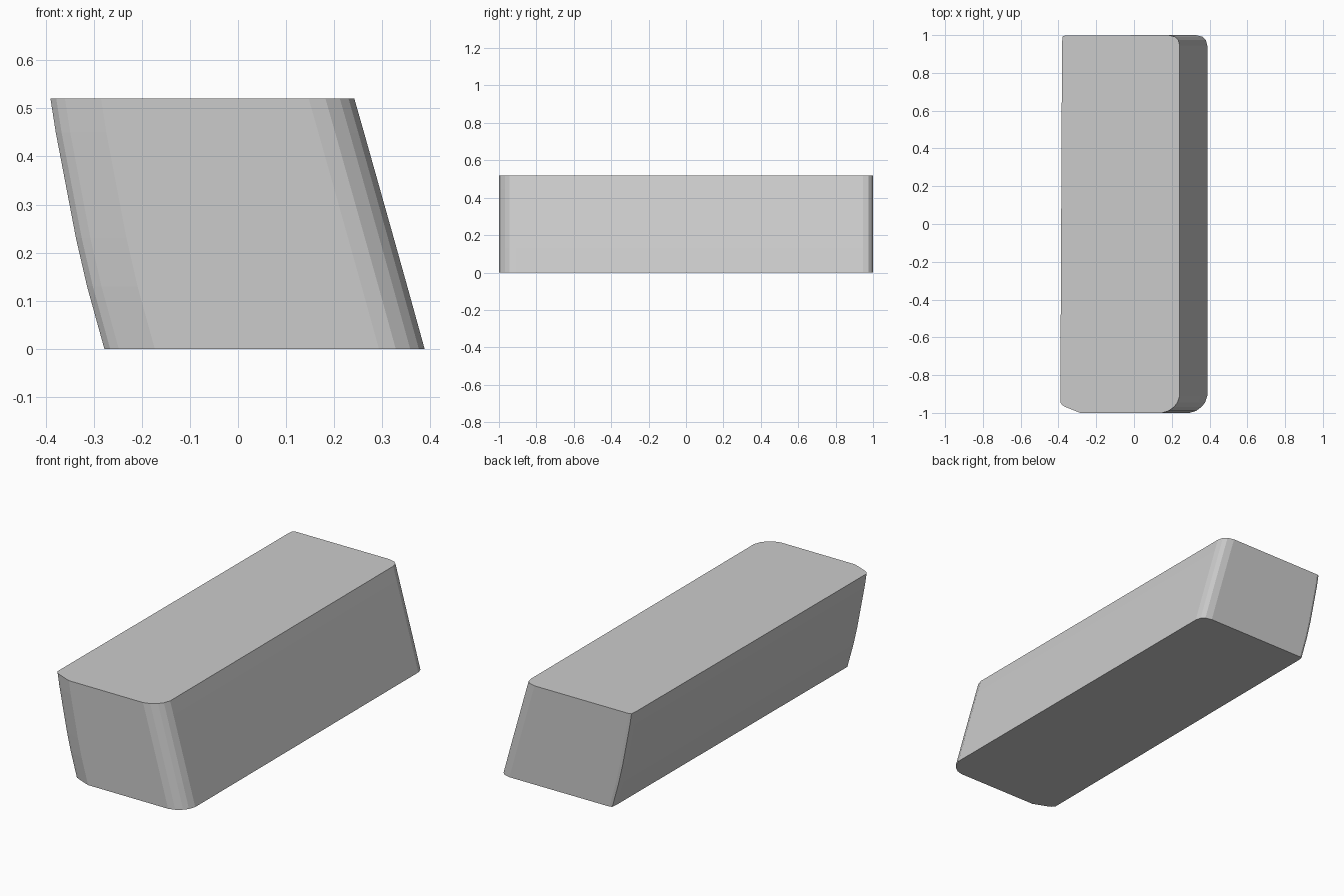
import bpy, bmesh

if "Cube" in bpy.data.objects:
    bpy.data.objects.remove(bpy.data.objects["Cube"])

# Left and right edge positions at each height of the leaning block
LEVELS = [(0.0, -0.278, 0.388), (0.13, -0.314, 0.352),
          (0.23, -0.337, 0.324), (0.45, -0.379, 0.262), (0.52, -0.39, 0.242)]
# Corner points: (inset from side edge, y)
FRONT_LEFT = [(0.0, -0.945), (0.012, -0.96), (0.03, -0.97), (0.105, -1.0)]
FRONT_RIGHT = [(0.095, -1.0), (0.06, -0.99), (0.03, -0.968), (0.012, -0.945), (0.0, -0.91)]
BACK_RIGHT = [(0.0, 0.945), (0.008, 0.975), (0.025, 0.991), (0.06, 1.0)]
BACK_LEFT = [(0.025, 0.998), (0.012, 0.993), (0.009, 0.96)]


def ring(bm, z, left, right):
    pts = [(left + d, y) for d, y in FRONT_LEFT]
    pts += [(right - d, y) for d, y in FRONT_RIGHT + BACK_RIGHT]
    pts += [(left + d, y) for d, y in BACK_LEFT]
    return [bm.verts.new((x, y, z)) for x, y in pts]


# Loft the outline up through the levels and cap both ends
bm = bmesh.new()
rings = [ring(bm, *level) for level in LEVELS]
for low, high in zip(rings, rings[1:]):
    for i in range(len(low)):
        j = (i + 1) % len(low)
        bm.faces.new((low[i], low[j], high[j], high[i]))
bm.faces.new(rings[0][::-1])
bm.faces.new(rings[-1])
bmesh.ops.recalc_face_normals(bm, faces=bm.faces)

mesh = bpy.data.meshes.new("leaning_block")
bm.to_mesh(mesh)
bm.free()
block = bpy.data.objects.new("leaning_block", mesh)
bpy.context.collection.objects.link(block)
